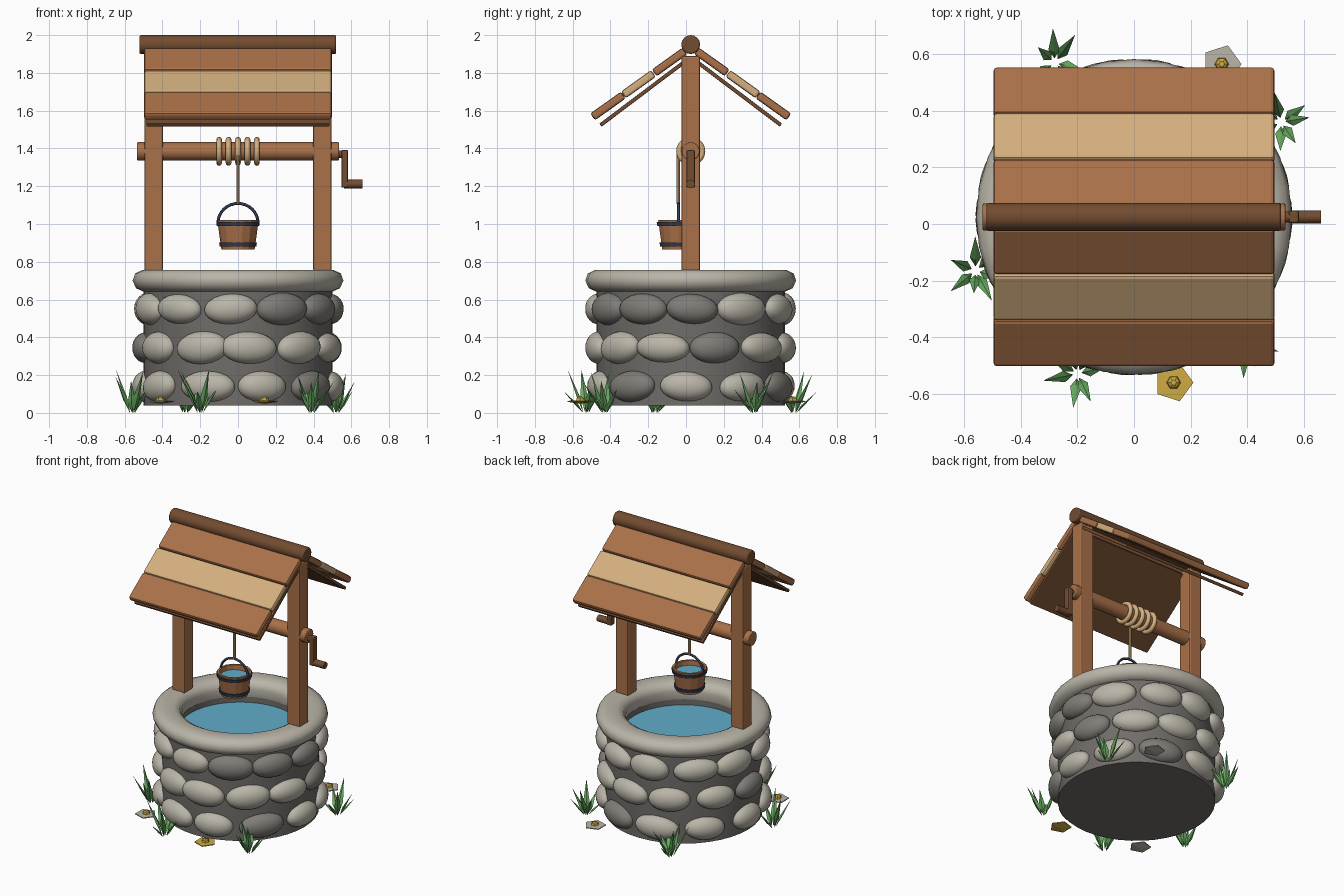
import bpy, bmesh, math, random
from mathutils import Matrix, Vector

if "Cube" in bpy.data.objects:
    bpy.data.objects.remove(bpy.data.objects["Cube"])

random.seed(4)
CY = 0.025  # depth of the well axis


def material(name, rgb):
    m = bpy.data.materials.new(name)
    lin = [((c / 255 + 0.055) / 1.055) ** 2.4 for c in rgb]
    m.diffuse_color = (*lin, 1)
    m.use_nodes = True
    m.node_tree.nodes["Principled BSDF"].inputs["Base Color"].default_value = m.diffuse_color
    return m


WOOD = material("wood", (170, 113, 73))
DARK_WOOD = material("dark_wood", (114, 76, 48))
PALE_WOOD = material("pale_wood", (212, 175, 127))
MORTAR = material("mortar", (112, 109, 105))
STONE = material("light_stone", (186, 181, 168))
DARK_STONE = material("dark_stone", (128, 125, 119))
IRON = material("iron", (48, 58, 82))
WATER = material("water", (98, 172, 202))
GRASS = material("grass", (104, 170, 96))
YELLOW = material("yellow", (208, 172, 66))


def finish(name, bm, mat, smooth=None, bevel=0):
    bmesh.ops.recalc_face_normals(bm, faces=bm.faces)
    me = bpy.data.meshes.new(name)
    bm.to_mesh(me)
    bm.free()
    ob = bpy.data.objects.new(name, me)
    bpy.context.collection.objects.link(ob)
    me.materials.append(mat)
    if bevel:
        b = ob.modifiers.new("bevel", 'BEVEL')
        b.width, b.segments = bevel, 2
    if smooth:
        bpy.ops.object.select_all(action='DESELECT')
        ob.select_set(True)
        bpy.context.view_layer.objects.active = ob
        bpy.ops.object.shade_smooth_by_angle(angle=math.radians(smooth))
    return ob


def box(name, loc, size, mat, tilt=0, bevel=0.01):
    bm = bmesh.new()
    bmesh.ops.create_cube(bm, size=1, matrix=Matrix.Translation(loc)
                          @ Matrix.Rotation(tilt, 4, 'X') @ Matrix.Diagonal((*size, 1)))
    return finish(name, bm, mat, bevel=bevel)


def rod(name, a, b, r, mat, sides=16, bevel=0):
    a, b = Vector(a), Vector(b)
    d = b - a
    bm = bmesh.new()
    bmesh.ops.create_cone(bm, cap_ends=True, segments=sides, radius1=r, radius2=r, depth=d.length,
                          matrix=Matrix.Translation((a + b) / 2) @ d.to_track_quat('Z', 'Y').to_matrix().to_4x4())
    return finish(name, bm, mat, 40, bevel)


def lathe(name, profile, centre, mat, sides=40, closed=False, smooth=40, axis='Z'):
    """Revolve (radius, height) points; end points on the axis close the form."""
    bm = bmesh.new()
    vs = [bm.verts.new((r, 0, z)) for r, z in profile]
    pairs = list(zip(vs, vs[1:])) + ([(vs[-1], vs[0])] if closed else [])
    es = [bm.edges.new(p) for p in pairs]
    bmesh.ops.spin(bm, geom=vs + es, cent=(0, 0, 0), axis=(0, 0, 1), angle=math.tau, steps=sides)
    bmesh.ops.remove_doubles(bm, verts=bm.verts, dist=1e-5)
    rot = Matrix.Rotation(math.pi / 2, 4, 'Y') if axis == 'X' else Matrix()
    bm.transform(Matrix.Translation(centre) @ rot)
    return finish(name, bm, mat, smooth)


def circle_profile(R, r, n=8):
    return [(R + r * math.cos(math.tau * i / n), r * math.sin(math.tau * i / n)) for i in range(n)]


# well shaft, rim and water
lathe("well_wall", [(0, 0.04), (0.5, 0.04), (0.5, 0.67), (0.385, 0.67), (0.385, 0.3), (0, 0.3)],
      (0, CY, 0), MORTAR)
lathe("well_rim", [(0.5, 0.642), (0.54, 0.66), (0.558, 0.70), (0.545, 0.738), (0.505, 0.757), (0.42, 0.757),
                   (0.385, 0.738), (0.37, 0.70), (0.38, 0.642)], (0, CY, 0), STONE, 32, True, 50)
lathe("well_water", [(0, 0.58), (0.387, 0.58), (0.387, 0.60), (0, 0.60)], (0, CY, 0), WATER)

# three courses of rounded stones: height, count, starting angle, dark stones
for z, n, start, dark in ((0.55, 11, 2, (0, 10, 9)), (0.345, 11, -16, (1, 6)), (0.14, 10, -2, (9, 2))):
    for k in range(n):
        bm = bmesh.new()
        bmesh.ops.create_icosphere(bm, subdivisions=3, radius=1)
        a = math.radians(start + k * 360 / n + random.uniform(-2, 2))
        bm.transform(Matrix.Translation((0.49 * math.cos(a), CY + 0.49 * math.sin(a), z))
                     @ Matrix.Rotation(a, 4, 'Z') @ Matrix.Rotation(random.uniform(-0.08, 0.08), 4, 'X')
                     @ Matrix.Diagonal((0.07, random.uniform(0.13, 0.15), random.uniform(0.078, 0.088), 1)))
        finish("wall_stone", bm, DARK_STONE if k in dark else STONE, 60)

# posts, ridge and roof
for s in (-1, 1):
    box("post", (s * 0.447, CY, 1.32), (0.098, 0.1, 1.14), WOOD)
rod("roof_ridge", (-0.522, CY, 1.95), (0.52, CY, 1.95), 0.05, DARK_WOOD, 16, 0.008)
for s in (-1, 1):
    for off, length, mat in ((0.112, 0.2, WOOD), (0.277, 0.196, PALE_WOOD), (0.438, 0.2, WOOD)):
        box("roof_board", (0, CY + s * off, 1.938 - 0.715 * off), (0.994, length, 0.044),
            mat, -s * math.radians(35.5), 0.012)
    box("roof_underlay", (0, CY + s * 0.25, 1.695), (0.97, 0.57, 0.02), DARK_WOOD,
        -s * math.radians(37), 0.004)

# axle with crank
AZ = 1.385
rod("axle", (-0.535, CY, AZ), (0.535, CY, AZ), 0.048, WOOD, 16, 0.005)
rod("crank_hub", (0.53, CY, AZ - 0.015), (0.57, CY, AZ - 0.015), 0.02, DARK_WOOD, 12)
box("crank_arm", (0.565, CY, 1.292), (0.036, 0.045, 0.2), DARK_WOOD, 0, 0.008)
rod("crank_handle", (0.56, CY, 1.212), (0.66, CY, 1.212), 0.023, DARK_WOOD, 12)

# rope
for i in range(-2, 3):
    lathe("rope_coil", circle_profile(0.062, 0.015), (i * 0.05, CY, AZ), PALE_WOOD, 20, True, 60, 'X')
BY = -0.04
rod("hanging_rope", (0, BY, 1.105), (0, BY, AZ), 0.009, PALE_WOOD, 8)

# bucket with iron bands, bail and water
lathe("bucket", [(0, 0.865), (0.088, 0.865), (0.11, 1.022), (0.095, 1.022), (0.088, 0.96), (0, 0.96)],
      (0, BY, 0), WOOD, 14, smooth=None)
lathe("bucket_water", [(0, 0.97), (0.091, 0.97), (0.091, 0.99), (0, 0.99)], (0, BY, 0), WATER, 14)
for z, r in ((1.0, 0.108), (0.892, 0.093)):
    lathe("bucket_band", [(r - 0.01, z - 0.01), (r + 0.004, z - 0.01), (r + 0.007, z + 0.01), (r - 0.01, z + 0.01)],
          (0, BY, 0), IRON, 28, True)
cu = bpy.data.curves.new("bucket_bail", 'CURVE')
cu.dimensions, cu.bevel_depth, cu.bevel_resolution = '3D', 0.008, 2
sp = cu.splines.new('POLY')
sp.points.add(16)
for i, p in enumerate(sp.points):
    a = math.pi * i / 16
    p.co = (0.106 * math.cos(a), BY, 1.005 + 0.104 * math.sin(a), 1)
bail = bpy.data.objects.new("bucket_bail", cu)
bpy.context.collection.objects.link(bail)
cu.materials.append(IRON)

# grass tufts: each blade is a narrow spike leaning outwards
for x, y in ((-0.56, -0.165), (-0.2, -0.53), (-0.28, 0.57), (0.52, 0.36), (0.39, -0.43)):
    bm = bmesh.new()
    for k in range(7):
        a = k * math.tau / 7 + random.uniform(-0.3, 0.3)
        out = Vector((math.cos(a), math.sin(a), 0))
        side = Vector((-out.y, out.x, 0))
        h, reach = random.uniform(0.11, 0.235), random.uniform(0.06, 0.11)
        root = Vector((x, y, 0.0)) + out * 0.015
        mid = root + out * reach * 0.3 + Vector((0, 0, h * 0.36))
        tip = root + out * reach + Vector((0, 0, h))
        ring = [bm.verts.new(mid + d) for d in (side * 0.02, out * 0.01, -side * 0.02, -out * 0.008)]
        lo, hi = bm.verts.new(root), bm.verts.new(tip)
        for i in range(4):
            bm.faces.new((ring[i], ring[(i + 1) % 4], hi))
            bm.faces.new((ring[(i + 1) % 4], ring[i], lo))
    finish("grass_tuft", bm, GRASS)

# flowers: five-sided blossom with a raised centre
for x, y, mat in ((0.14, -0.56, YELLOW), (0.31, 0.565, STONE), (-0.41, -0.43, STONE)):
    lathe("flower_petals", [(0, 0.048), (0.07, 0.058), (0.07, 0.064), (0, 0.066)], (x, y, 0), mat, 5, smooth=None)
    lathe("flower_centre", [(0, 0.055), (0.026, 0.062), (0.022, 0.078), (0.01, 0.086), (0, 0.086)],
          (x, y, 0), YELLOW, 6, smooth=None)
